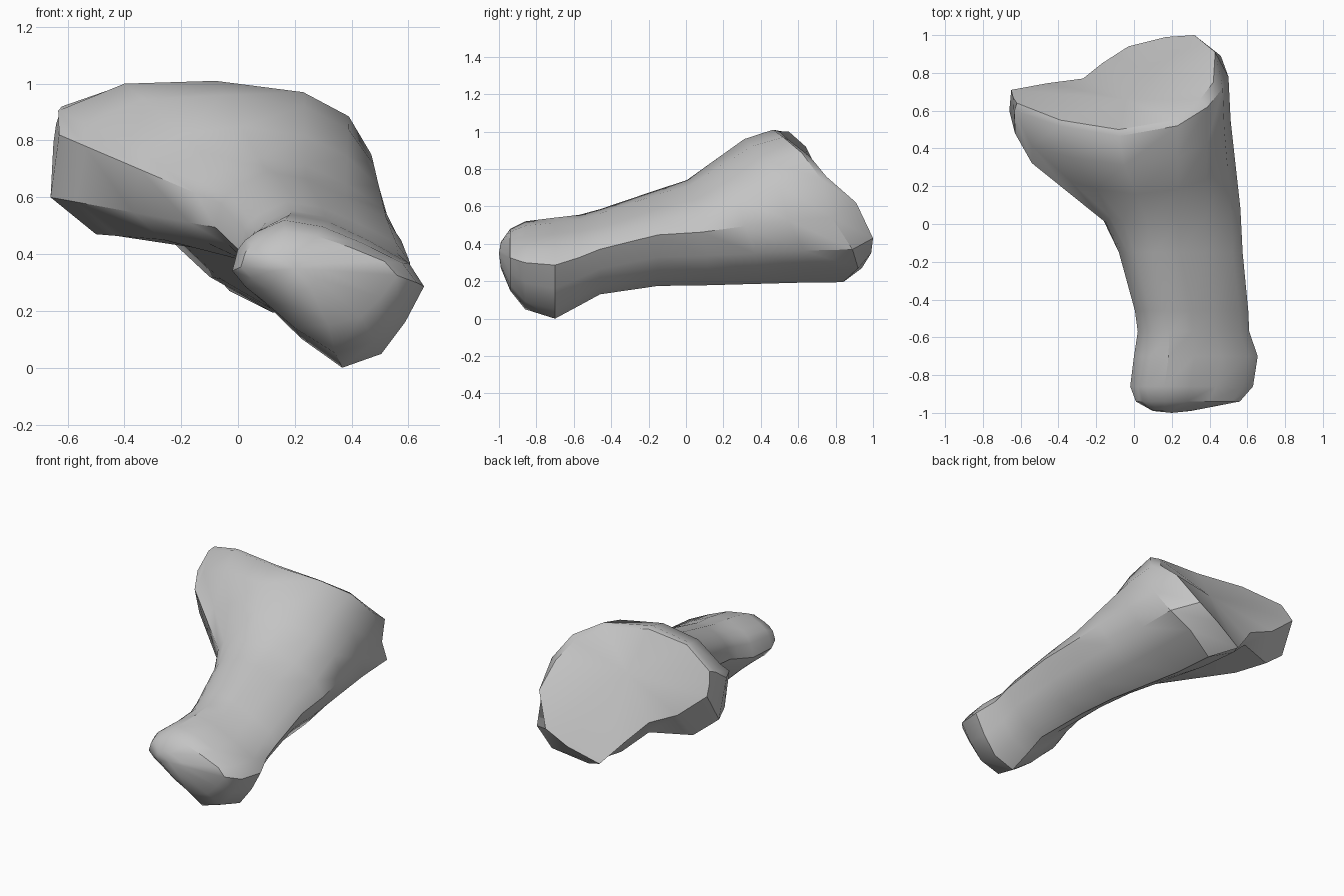
import bpy
import bmesh
import math
from mathutils import Vector

default_cube = bpy.data.objects.get("Cube")
if default_cube:
    bpy.data.objects.remove(default_cube, do_unlink=True)


def make_material(name, level):
    material = bpy.data.materials.new(name)
    material.use_nodes = True
    colour = (level, level, level, 1)
    material.diffuse_color = colour
    material.node_tree.nodes["Principled BSDF"].inputs["Base Color"].default_value = colour
    return material


# Shaft cross-section in a unit box, from the lower left over the top
SECTION = [(0, .62), (.03, .78), (.07, .85), (.13, .91), (.28, 1), (.49, .95),
           (.7, .83), (.92, .68), (1, .53), (.9, .3), (.77, .09), (.56, 0),
           (.34, .19), (.18, .38), (.07, .5)]

# Shaft stations: depth, then left, right, bottom and top of the section
STATIONS = [(-.99, .1, .3, .27, .41), (-.94, .01, .56, .15, .48),
            (-.86, -.02, .63, .05, .52), (-.7, 0, .655, 0, .54),
            (-.57, .02, .61, .07, .555), (-.46, .005, .605, .13, .585),
            (-.15, -.08, .575, .175, .69)]

# Outer edge of the flared end
FLARE = [(-.66, .6, .6), (-.63, .48, .82), (-.633, .6, .905), (-.4, .52, 1),
         (-.08, .465, 1.01), (.23, .52, .97), (.39, .62, .885), (.47, .72, .75),
         (.5, .78, .54), (.46, .89, .37), (.33, .92, .27), (.12, .84, .195),
         (-.1, .81, .32), (-.25, .74, .46), (-.5, .64, .47)]

# Rim around the slanted joint face
RIM = [(-.65, .71, .79), (-.64, .67, .86), (-.62, .64, .92), (-.39, .55, 1),
       (-.08, .5, 1), (.21, .55, .955), (.35, .66, .87), (.42, .75, .76),
       (.43, .91, .62), (.32, 1, .43), (.17, .99, .35), (-.03, .94, .27),
       (-.17, .85, .43), (-.27, .77, .54), (-.46, .745, .63)]


def shaft_ring(depth, left, right, bottom, top):
    return [Vector((left + u * (right - left), depth, bottom + v * (top - bottom)))
            for u, v in SECTION]


def ease_blend(ring_a, ring_b, amount):
    """Step evenly along the depth while easing the outline."""
    eased = amount * amount * (3 - 2 * amount)
    ring = []
    for a, b in zip(ring_a, ring_b):
        point = a.lerp(b, eased)
        point.y = a.y + (b.y - a.y) * amount
        ring.append(point)
    return ring


def loft(name, rings, start_tip, end_tip, material):
    bm = bmesh.new()
    loops = [[bm.verts.new(point) for point in ring] for ring in rings]
    count = len(SECTION)
    for lower, upper in zip(loops, loops[1:]):
        for i in range(count):
            j = (i + 1) % count
            bm.faces.new((lower[i], lower[j], upper[j], upper[i]))
    # Close both ends with a fan
    for loop, tip in ((loops[0], start_tip), (loops[-1], end_tip)):
        centre = bm.verts.new(tip)
        for i in range(count):
            bm.faces.new((loop[i], loop[(i + 1) % count], centre))
    bmesh.ops.recalc_face_normals(bm, faces=bm.faces)
    mesh = bpy.data.meshes.new(name)
    bm.to_mesh(mesh)
    bm.free()
    mesh.materials.append(material)
    obj = bpy.data.objects.new(name, mesh)
    bpy.context.collection.objects.link(obj)
    return obj


# Assemble knuckle, shaft, flare and rim as one continuous skin
rings = [shaft_ring(*station) for station in STATIONS]
flare = [Vector(point) for point in FLARE]
rim = [Vector(point) for point in RIM]
waist = rings[-1]
rings += [ease_blend(waist, flare, step) for step in (.25, .5, .75)]
rings += [flare, rim]

bone = loft("bone_fragment", rings, (.2, -1, .35), (-.04, .66, .76),
            make_material("plain grey", .55))

bpy.ops.object.select_all(action="DESELECT")
bone.select_set(True)
bpy.context.view_layer.objects.active = bone
bpy.ops.object.shade_smooth_by_angle(angle=math.radians(35))
